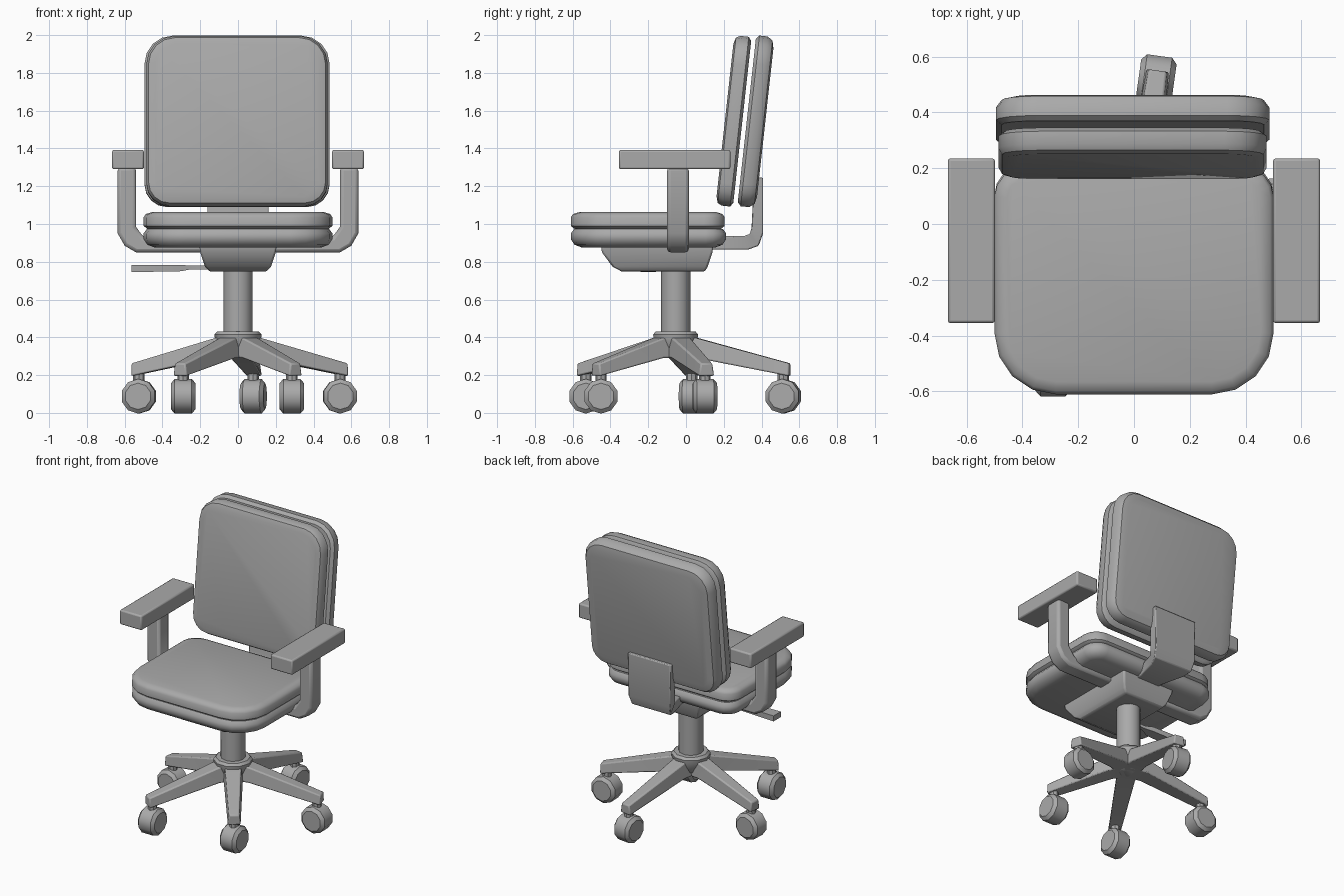
import bpy, bmesh, math
from mathutils import Matrix, Vector

if "Cube" in bpy.data.objects:
    bpy.data.objects.remove(bpy.data.objects["Cube"])

grey = bpy.data.materials.new("plain grey")
grey.diffuse_color = (0.4, 0.4, 0.4, 1)
grey.use_nodes = True
grey.node_tree.nodes["Principled BSDF"].inputs["Base Color"].default_value = grey.diffuse_color


def finish(name, bm, matrix=None, bevel=0.0, angle=40):
    bmesh.ops.recalc_face_normals(bm, faces=bm.faces)
    if matrix is not None:
        bm.transform(matrix)
    mesh = bpy.data.meshes.new(name)
    bm.to_mesh(mesh)
    bm.free()
    mesh.materials.append(grey)
    ob = bpy.data.objects.new(name, mesh)
    bpy.context.collection.objects.link(ob)
    if bevel:
        mod = ob.modifiers.new("bevel", 'BEVEL')
        mod.width, mod.segments = bevel, 2
        mod.limit_method, mod.angle_limit = 'ANGLE', math.radians(40)
    bpy.context.view_layer.objects.active = ob
    ob.select_set(True)
    bpy.ops.object.shade_smooth_by_angle(angle=math.radians(angle))
    ob.select_set(False)
    return ob


def loft(name, rings, **kw):
    """Skin a closed solid through rings of equal point count."""
    bm = bmesh.new()
    loops = [[bm.verts.new(p) for p in r] for r in rings]
    n = len(loops[0])
    for a, b in zip(loops, loops[1:]):
        for i in range(n):
            j = (i + 1) % n
            bm.faces.new((a[i], a[j], b[j], b[i]))
    bm.faces.new(loops[0])
    bm.faces.new(loops[-1])
    return finish(name, bm, **kw)


def outline(hx, y0, y1, r0, r1, inset, z, seg=4):
    """Rounded rectangle; r0 = corner radius at y0, r1 at y1."""
    pts = []
    for cx, cy, r, start in ((1, 1, r1, 0), (-1, 1, r1, 90), (-1, -1, r0, 180), (1, -1, r0, 270)):
        ox = cx * (hx - r)
        oy = (y1 - r) if cy > 0 else (y0 + r)
        for k in range(seg + 1):
            a = math.radians(start + 90 * k / seg)
            q = r - inset
            pts.append((ox + q * math.cos(a), oy + q * math.sin(a), z))
    return pts


def slab(name, hx, y0, y1, r0, r1, levels, **kw):
    return loft(name, [outline(hx, y0, y1, r0, r1, i, z) for i, z in levels], **kw)


def disc(r, z, n, c=(0, 0)):
    return [(c[0] + r * math.cos(2 * math.pi * i / n), c[1] + r * math.sin(2 * math.pi * i / n), z)
            for i in range(n)]


def box(name, x0, x1, y0, y1, z0, z1, bevel=0.0):
    return loft(name, [[(x0, y0, z), (x1, y0, z), (x1, y1, z), (x0, y1, z)] for z in (z0, z1)],
                bevel=bevel)


# Seat: lower pan and upper cushion
slab("seat_pan", 0.5, -0.61, 0.213, 0.22, 0.11,
     [(0.06, 0.875), (0.02, 0.89), (0, 0.92), (0, 0.95), (0.018, 0.974)])
slab("seat_cushion", 0.5, -0.61, 0.205, 0.22, 0.11,
     [(0.02, 0.974), (0, 0.99), (0, 1.035), (0.012, 1.053), (0.045, 1.063)])

# Backrest: two tilted pads
tilt = math.radians(6.3)


def back_matrix(y):
    return Matrix.Translation((-0.005, y, 1.545)) @ Matrix.Rotation(math.pi / 2 - tilt, 4, 'X')


slab("backrest_cushion", 0.48, -0.452, 0.452, 0.12, 0.15,
     [(0.02, -0.045), (0, -0.03), (0, 0.015), (0.012, 0.037), (0.045, 0.047)],
     matrix=back_matrix(0.253))
slab("backrest_shell", 0.49, -0.457, 0.452, 0.12, 0.15,
     [(0.06, -0.051), (0.02, -0.042), (0, -0.015), (0, 0.03), (0.02, 0.047)],
     matrix=back_matrix(0.369))

# Back support: bent bar from under the seat to a plate behind the backrest
def bar(hw, p, q):
    return [(-hw, *p), (hw, *p), (hw, *q), (-hw, *q)]


loft("back_support", [
    bar(0.08, (0.0, 0.865), (0.0, 0.935)),
    bar(0.09, (0.17, 0.865), (0.17, 0.935)),
    bar(0.13, (0.33, 0.865), (0.31, 0.937)),
    bar(0.15, (0.385, 0.885), (0.338, 0.948)),
    bar(0.16, (0.408, 0.95), (0.347, 0.98)),
    bar(0.165, (0.408, 1.245), (0.36, 1.245))], bevel=0.006)

# Tilt mechanism under the seat
loft("tilt_mechanism", [
    [(-x, y0, z), (x, y0, z), (x, y1, z), (-x, y1, z)] for x, y0, y1, z in
    ((0.15, -0.34, 0.10, 0.748), (0.175, -0.39, 0.115, 0.775),
     (0.2, -0.445, 0.14, 0.85), (0.205, -0.45, 0.145, 0.89))], bevel=0.01)

# Adjustment lever
loft("lever", [[(x, -0.2 - w, z0), (x, -0.2 + w, z0), (x, -0.2 + w, z1), (x, -0.2 - w, z1)]
               for x, w, z0, z1 in ((-0.565, 0.04, 0.745, 0.783), (-0.30, 0.035, 0.75, 0.783),
                                    (-0.25, 0.015, 0.76, 0.78), (-0.1, 0.015, 0.76, 0.78))])

# Arms: bent posts and pads on both sides
post = [(0.12, 0.85), (0.54, 0.85), (0.6, 0.885), (0.637, 0.95), (0.637, 1.3),
        (0.54, 1.3), (0.54, 0.985), (0.5, 0.93), (0.12, 0.93)]
for side, s in (("left", -1), ("right", 1)):
    loft(side + "_arm_post", [[(s * x, y, z) for x, z in post] for y in (-0.1, 0.015)], bevel=0.018)
    xs = sorted((s * 0.498, s * 0.667))
    box(side + "_arm_pad", xs[0], xs[1], -0.355, 0.235, 1.29, 1.392, bevel=0.01)

# Column and hub of the base
HUB = (0.0, -0.055)
loft("column", [disc(0.078, 0.38, 12, HUB), disc(0.078, 0.76, 12, HUB)])
loft("hub", [disc(r, z, 10, HUB) for r, z in
             ((0.06, 0.29), (0.10, 0.32), (0.122, 0.39), (0.125, 0.415), (0.11, 0.432))])

# Five legs with casters: caster x, y and wheel heading in degrees
casters = [(-0.29, -0.53, 90), (0.285, -0.45, 90), (0.54, 0.10, 2),
           (0.08, 0.515, 82), (-0.525, 0.03, 176)]
for i, (cx, cy, heading) in enumerate(casters, 1):
    d = Vector((cx - HUB[0], cy - HUB[1], 0))
    reach = d.length + 0.035
    d.normalize()
    side = Vector((-d.y, d.x, 0))
    rings = []
    for r, wb, wt, z0, z1 in ((0.02, 0.065, 0.06, 0.29, 0.415), (0.12, 0.06, 0.05, 0.29, 0.395),
                              (reach, 0.042, 0.032, 0.195, 0.262)):
        c = Vector((*HUB, 0)) + d * r
        rings.append([c + side * w + Vector((0, 0, z))
                      for w, z in ((-wb, z0), (wb, z0), (wt, z1), (-wt, z1))])
    loft(f"leg_{i}", rings, bevel=0.008)
    loft(f"caster_stem_{i}", [disc(0.03, 0.12, 8, (cx, cy)), disc(0.03, 0.21, 8, (cx, cy))])
    m = (Matrix.Translation((cx, cy, 0.088)) @ Matrix.Rotation(math.radians(heading), 4, 'Z')
         @ Matrix.Rotation(math.pi / 2, 4, 'X') @ Matrix.Rotation(math.radians(18), 4, 'Z'))
    loft(f"caster_wheel_{i}", [disc(r, z, 10) for r, z in
                               ((0.07, -0.064), (0.092, -0.045), (0.092, 0.045), (0.07, 0.064))],
         matrix=m)
